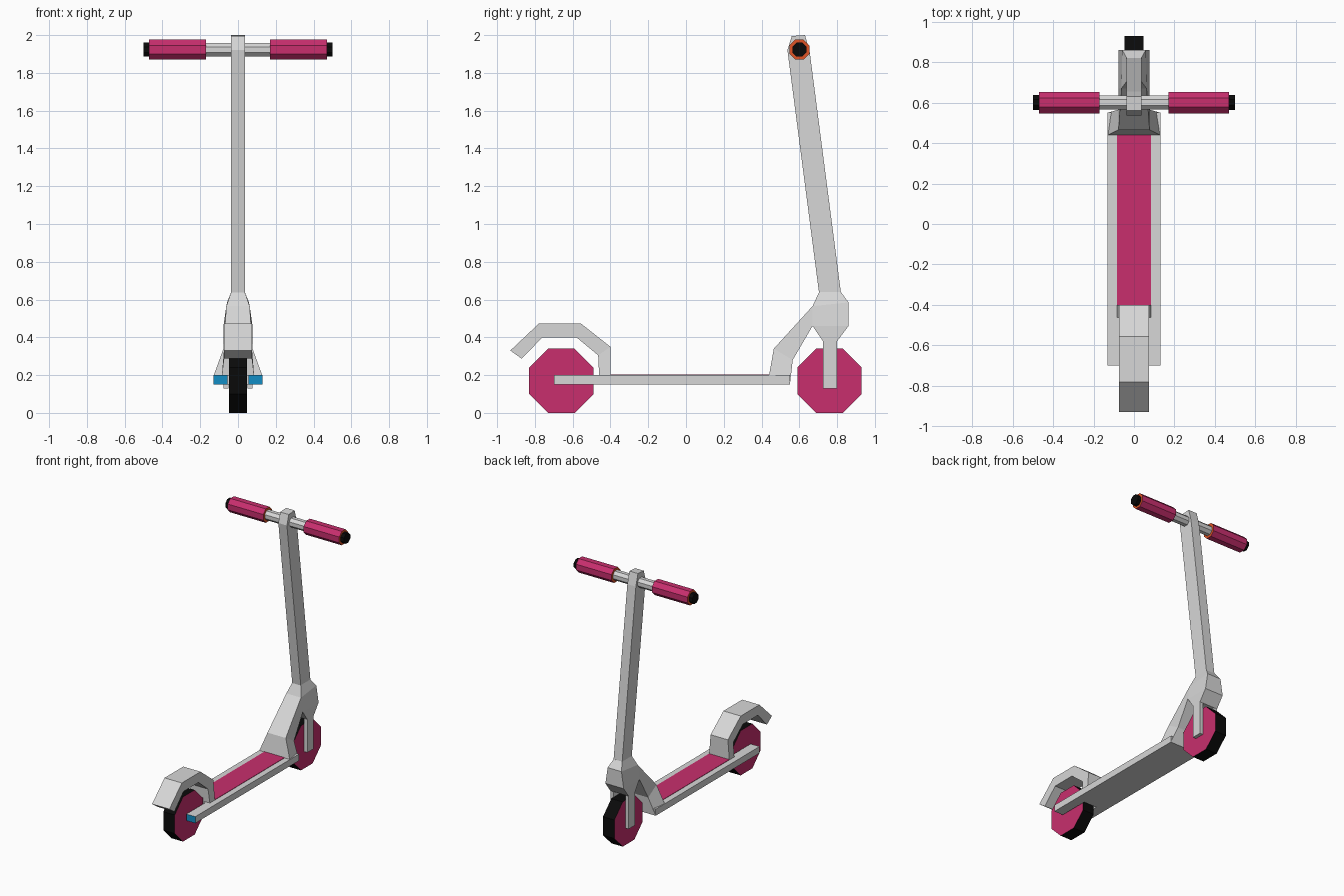
import bpy, bmesh, math
from mathutils import Matrix

if "Cube" in bpy.data.objects:
    bpy.data.objects.remove(bpy.data.objects["Cube"])


def material(name, rgb):
    m = bpy.data.materials.new(name)
    m.diffuse_color = (*rgb, 1)
    m.use_nodes = True
    m.node_tree.nodes["Principled BSDF"].inputs["Base Color"].default_value = m.diffuse_color
    return m


GREY = material("light grey", (0.68, 0.68, 0.68))
PINK = material("pink", (0.58, 0.028, 0.155))
BLACK = material("black", (0.003, 0.003, 0.003))
BLUE = material("blue", (0.006, 0.27, 0.56))
ORANGE = material("orange", (0.75, 0.09, 0.02))


def finish(name, bm, mats):
    bmesh.ops.recalc_face_normals(bm, faces=bm.faces)
    me = bpy.data.meshes.new(name)
    bm.to_mesh(me)
    bm.free()
    for m in mats:
        me.materials.append(m)
    ob = bpy.data.objects.new(name, me)
    bpy.context.collection.objects.link(ob)
    return ob


def box(name, x, y, z, mat):
    bm = bmesh.new()
    bmesh.ops.create_cube(bm, size=1)
    for v in bm.verts:
        v.co = [r[0] if c < 0 else r[1] for c, r in zip(v.co, (x, y, z))]
    return finish(name, bm, [mat])


def loft(name, rows):
    """Skin rectangular sections: each row is (y, z, half width) for its outer and inner edge."""
    bm = bmesh.new()
    rings = []
    for (y1, z1, w1), (y2, z2, w2) in rows:
        pts = [(-w1, y1, z1), (w1, y1, z1), (w2, y2, z2), (-w2, y2, z2)]
        rings.append([bm.verts.new(p) for p in pts])
    for a, b in zip(rings, rings[1:]):
        for i in range(4):
            j = (i + 1) % 4
            bm.faces.new((a[i], a[j], b[j], b[i]))
    bm.faces.new(rings[0])
    bm.faces.new(rings[-1])
    return finish(name, bm, [GREY])


def octagon(name, x0, x1, y, z, flat, side, cap):
    """Octagonal cylinder along x, flat side up, with its own cap colour."""
    bm = bmesh.new()
    r = flat / math.cos(math.pi / 8)
    bmesh.ops.create_cone(bm, cap_ends=True, segments=8, radius1=r, radius2=r, depth=x1 - x0,
                          matrix=Matrix.Translation(((x0 + x1) / 2, y, z))
                          @ Matrix.Rotation(math.pi / 2, 4, 'Y'))
    if max(v.co.z for v in bm.verts) > z + flat * 1.01:
        bmesh.ops.rotate(bm, verts=bm.verts, cent=(0, y, z),
                         matrix=Matrix.Rotation(math.pi / 8, 3, 'X'))
    bm.normal_update()
    for f in bm.faces:
        f.material_index = 1 if abs(f.normal.x) > 0.9 else 0
    return finish(name, bm, [side, cap])


# wheels
octagon("front_wheel", -0.048, 0.048, 0.76, 0.17, 0.17, BLACK, PINK)
octagon("rear_wheel", -0.048, 0.048, -0.66, 0.17, 0.17, BLACK, PINK)

# deck with grip mat
box("deck", (-0.13, 0.13), (-0.47, 0.55), (0.15, 0.20), GREY)
box("deck_mat", (-0.085, 0.085), (-0.40, 0.44), (0.198, 0.203), PINK)

# rear deck arms with blue end faces, and front fork blades
for s, side in ((-1, "left"), (1, "right")):
    arm = box(f"deck_arm_{side}", sorted((s * 0.055, s * 0.13)), (-0.70, -0.47), (0.15, 0.20), GREY)
    arm.data.materials.append(BLUE)
    for p in arm.data.polygons:
        p.material_index = 1 if p.normal.y < -0.9 else 0
    box(f"fork_blade_{side}", sorted((s * 0.05, s * 0.077)), (0.725, 0.80), (0.13, 0.39), GREY)

# rear fender
loft("rear_fender", [
    ((-0.40, 0.20, 0.085), (-0.46, 0.20, 0.085)),
    ((-0.40, 0.35, 0.073), (-0.465, 0.305, 0.073)),
    ((-0.555, 0.472, 0.073), (-0.58, 0.40, 0.073)),
    ((-0.78, 0.472, 0.073), (-0.76, 0.40, 0.073)),
    ((-0.93, 0.33, 0.073), (-0.87, 0.287, 0.073))])

# neck rising from the deck
loft("neck", [
    ((0.44, 0.20, 0.128), (0.55, 0.15, 0.13)),
    ((0.465, 0.34, 0.077), (0.565, 0.28, 0.077)),
    ((0.67, 0.565, 0.062), (0.67, 0.46, 0.077))])

# fork head
loft("fork_head", [
    ((0.725, 0.38, 0.077), (0.80, 0.38, 0.077)),
    ((0.67, 0.46, 0.077), (0.86, 0.46, 0.077)),
    ((0.67, 0.565, 0.062), (0.86, 0.585, 0.058)),
    ((0.705, 0.64, 0.036), (0.82, 0.64, 0.036))])

# steering column
loft("steering_column", [
    ((0.705, 0.63, 0.036), (0.821, 0.63, 0.036)),
    ((0.537, 1.92, 0.036), (0.655, 1.91, 0.036)),
    ((0.56, 1.995, 0.036), (0.63, 2.0, 0.036))])

# handlebar with grips and black ends
octagon("handlebar", -0.48, 0.48, 0.60, 1.923, 0.035, GREY, GREY)
for s, side in ((-1, "left"), (1, "right")):
    octagon(f"grip_{side}", *sorted((s * 0.17, s * 0.47)), 0.60, 1.923, 0.053, PINK, ORANGE)
    octagon(f"bar_end_{side}", *sorted((s * 0.465, s * 0.50)), 0.60, 1.923, 0.037, BLACK, BLACK)
